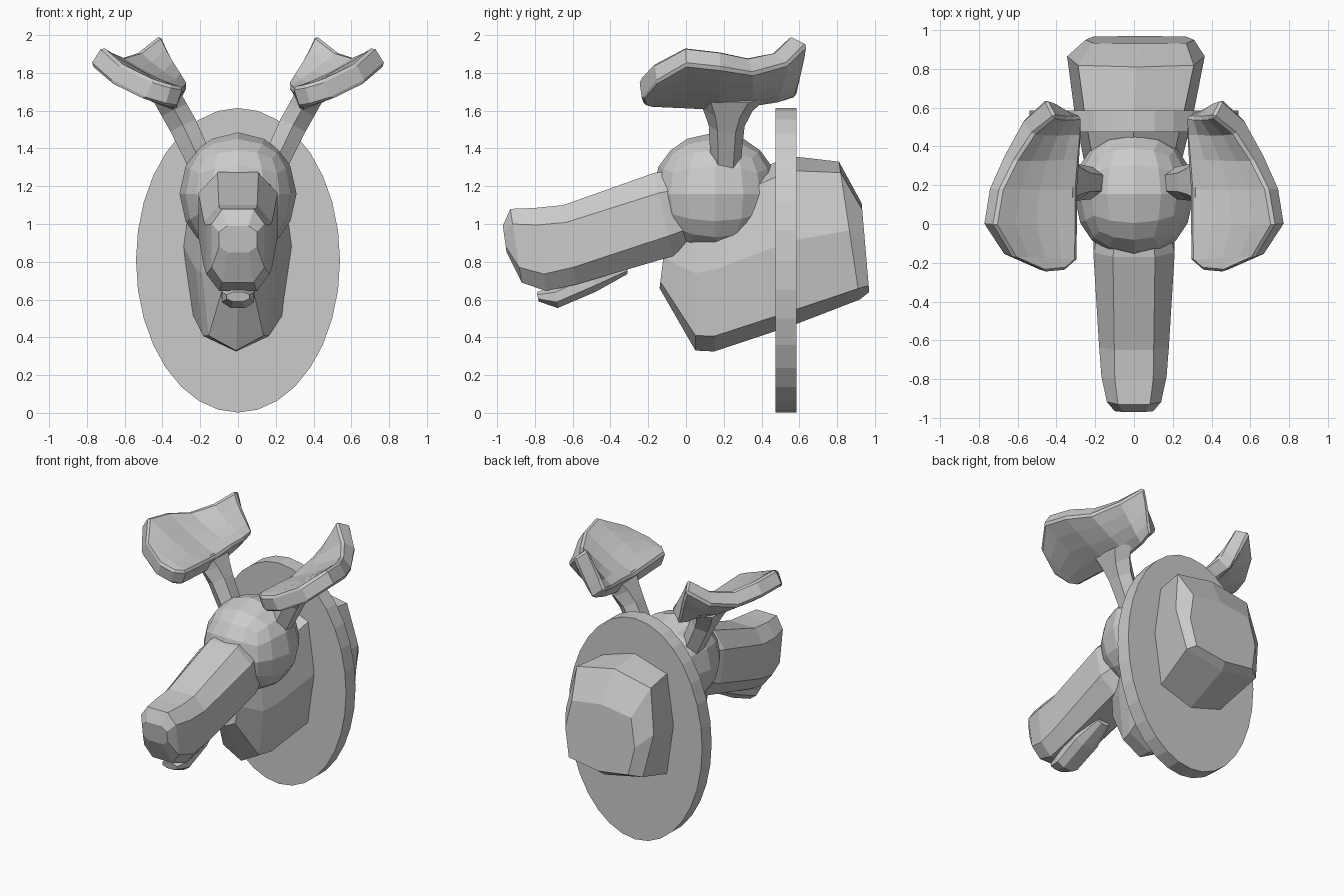
import bpy, bmesh
from math import sin, cos, pi
from mathutils import Vector

if "Cube" in bpy.data.objects:
    bpy.data.objects.remove(bpy.data.objects["Cube"])


def make_object(name, bm):
    bmesh.ops.recalc_face_normals(bm, faces=bm.faces[:])
    mesh = bpy.data.meshes.new(name)
    bm.to_mesh(mesh)
    bm.free()
    ob = bpy.data.objects.new(name, mesh)
    bpy.context.collection.objects.link(ob)
    return ob


def bridge(bm, loops):
    for a, b in zip(loops, loops[1:]):
        for i in range(len(a)):
            j = (i + 1) % len(a)
            bm.faces.new((a[i], a[j], b[j], b[i]))
    bm.faces.new(loops[0])
    bm.faces.new(loops[-1])


def loft(name, rings, phase=0.0, sides=8):
    """Rings: (top y, top z, bottom y, bottom z, half width, centre x, squareness power)."""
    bm = bmesh.new()
    loops = []
    for ty, tz, by, bz, hw, cx, power in rings:
        grow = 1 / cos(phase) ** power
        top, bot = Vector((cx, ty, tz)), Vector((cx, by, bz))
        mid, half = (top + bot) / 2, (top - bot) / 2 * grow
        loop = []
        for i in range(sides):
            a = 2 * pi * i / sides + phase
            s, c = sin(a), cos(a)
            s = abs(s) ** power * (1 if s > 0 else -1)
            c = abs(c) ** power * (1 if c > 0 else -1)
            loop.append(bm.verts.new(mid + half * c + Vector((hw * grow * s, 0, 0))))
        loops.append(loop)
    bridge(bm, loops)
    return make_object(name, bm)


# Oval wall plaque
bpy.ops.mesh.primitive_cylinder_add(vertices=32, radius=1, depth=1,
                                    location=(0, 0.53, 0.808), rotation=(pi / 2, 0, 0))
plaque = bpy.context.object
plaque.name = "wall_plaque"
plaque.scale = (0.54, 0.806, 0.11)

# Neck, widening backwards through the plaque
loft("neck", [
    (-0.10, 0.98, -0.14, 0.66, 0.09, 0.0, 0.7),
    (0.05, 1.15, 0.05, 0.33, 0.18, -0.01, 0.62),
    (0.18, 1.20, 0.15, 0.325, 0.215, -0.01, 0.6),
    (0.55, 1.36, 0.57, 0.465, 0.305, 0.0, 0.55),
    (0.81, 1.33, 0.92, 0.60, 0.355, 0.01, 0.5),
    (0.93, 1.11, 0.97, 0.64, 0.28, 0.03, 0.45),
], phase=0)

# Rounded skull: a subdivided cube blown up to a ball
bm = bmesh.new()
bmesh.ops.create_cube(bm, size=2)
bmesh.ops.subdivide_edges(bm, edges=bm.edges[:], cuts=3, use_grid_fill=True)
for v in bm.verts:
    n = v.co.normalized()
    v.co = Vector((0, 0.155, 1.16)) + Vector((n.x * 0.31, n.y * 0.335, n.z * 0.325))
make_object("skull", bm)

# Muzzle and lower jaw
loft("muzzle", [
    (0.05, 1.30, 0.08, 0.90, 0.16, 0, 0.75),
    (-0.17, 1.27, -0.07, 0.83, 0.21, 0, 0.75),
    (-0.65, 1.10, -0.58, 0.68, 0.18, 0, 0.65),
    (-0.80, 1.085, -0.74, 0.645, 0.168, 0, 0.6),
    (-0.93, 1.08, -0.87, 0.69, 0.14, 0, 0.6),
    (-0.97, 0.99, -0.95, 0.85, 0.10, 0, 0.65),
], phase=pi / 8)
loft("lower_jaw", [
    (-0.31, 0.80, -0.31, 0.735, 0.05, 0, 0.9),
    (-0.50, 0.76, -0.48, 0.64, 0.09, 0, 0.9),
    (-0.70, 0.67, -0.68, 0.555, 0.085, 0, 0.9),
    (-0.79, 0.64, -0.78, 0.59, 0.06, 0, 0.9),
], phase=pi / 8)

# Antler palms: cupped sheets between an inner and an outer edge
inner = [(0.37, -0.23, 1.68), (0.31, -0.18, 1.67), (0.31, 0.0, 1.66), (0.31, 0.18, 1.65),
         (0.30, 0.34, 1.67), (0.30, 0.47, 1.68), (0.31, 0.57, 1.70)]
outer = [(0.47, -0.24, 1.71), (0.65, -0.16, 1.80), (0.75, 0.0, 1.89), (0.72, 0.18, 1.87),
         (0.645, 0.34, 1.84), (0.55, 0.50, 1.88), (0.43, 0.60, 1.98)]
columns = 4
for label, side in (("right", 1), ("left", -1)):
    bm = bmesh.new()
    grid = []
    for k, (p, q) in enumerate(zip(inner, outer)):
        row = []
        for c in range(columns + 1):
            t = c / columns
            co = Vector(p).lerp(Vector(q), t)
            co.z -= 0.02 * sin(pi * t) * sin(pi * k / 6)
            co.x *= side
            row.append(bm.verts.new(co))
        grid.append(row)
    for a, b in zip(grid, grid[1:]):
        for c in range(columns):
            bm.faces.new((a[c], a[c + 1], b[c + 1], b[c]))
    palm = make_object(label + "_antler_palm", bm)
    solid = palm.modifiers.new("thickness", 'SOLIDIFY')
    solid.thickness = 0.115
    solid.offset = 0
    bevel = palm.modifiers.new("worn_edge", 'BEVEL')
    bevel.width = 0.035
    bevel.segments = 1
    bevel.angle_limit = 0.9

    # Antler stalk, flaring into the palm
    bm = bmesh.new()
    path = [((0.20, 0.21, 1.33), 0.08), ((0.29, 0.215, 1.52), 0.095),
            ((0.335, 0.22, 1.60), 0.13), ((0.38, 0.23, 1.68), 0.20)]
    axis = (Vector(path[-1][0]) - Vector(path[0][0])).normalized()
    u = axis.cross(Vector((0, 1, 0))).normalized()
    w = axis.cross(u)
    loops = []
    for co, r in path:
        loop = []
        for i in range(6):
            a = pi * i / 3 + pi / 6
            v = Vector(co) + u * (min(r, 0.085) * cos(a)) + w * (r * sin(a))
            v.x *= side
            loop.append(bm.verts.new(v))
        loops.append(loop)
    bridge(bm, loops)
    make_object(label + "_antler_stalk", bm)
